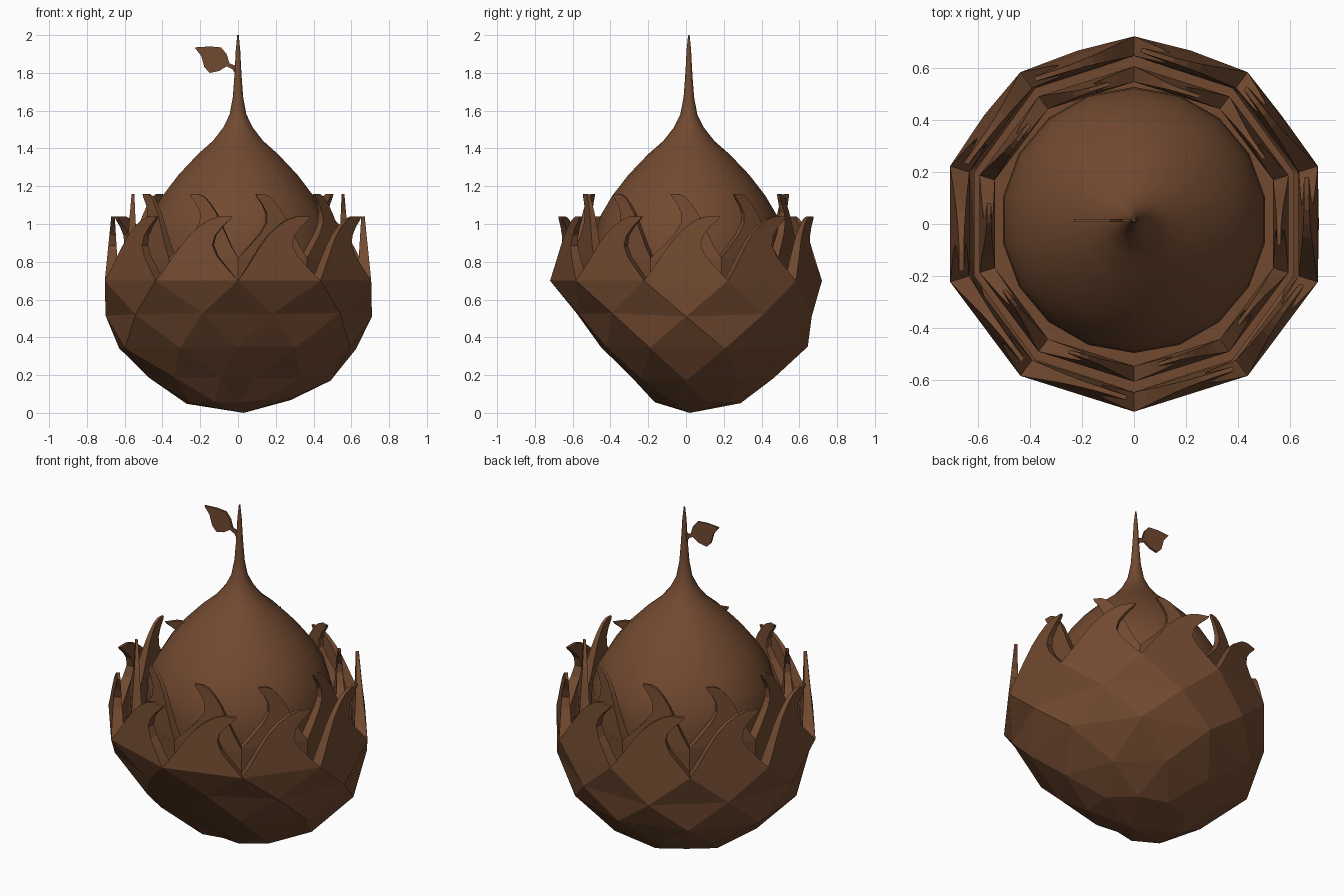
import bpy, bmesh, math, random
from mathutils import Vector

if "Cube" in bpy.data.objects:
    bpy.data.objects.remove(bpy.data.objects["Cube"])

random.seed(4)
brown = bpy.data.materials.new("bark brown")
brown.diffuse_color = (0.168, 0.068, 0.030, 1)
brown.use_nodes = True
brown.node_tree.nodes["Principled BSDF"].inputs["Base Color"].default_value = brown.diffuse_color
WIDE = 1.03  # the husk is slightly wider than deep


def finish(name, bm, smooth=None):
    bmesh.ops.remove_doubles(bm, verts=bm.verts, dist=0.0005)
    bmesh.ops.recalc_face_normals(bm, faces=bm.faces)
    me = bpy.data.meshes.new(name)
    bm.to_mesh(me)
    bm.free()
    me.materials.append(brown)
    ob = bpy.data.objects.new(name, me)
    bpy.context.collection.objects.link(ob)
    if smooth:
        bpy.ops.object.select_all(action='DESELECT')
        ob.select_set(True)
        bpy.context.view_layer.objects.active = ob
        bpy.ops.object.shade_smooth_by_angle(angle=math.radians(smooth))
    return ob


def direction(k, sides=10):
    a = -math.pi / 2 + 2 * math.pi * k / sides
    return Vector((math.cos(a), math.sin(a), 0))


def lathe(name, profile, sides, smooth=None, cy=0.0):
    bm = bmesh.new()
    rings = [[bm.verts.new(direction(k, sides) * r + Vector((0, cy, z))) for k in range(sides)]
             for r, z in profile]
    for lo, hi in zip(rings, rings[1:]):
        for k in range(sides):
            n = (k + 1) % sides
            bm.faces.new((lo[k], lo[n], hi[n], hi[k]))
    return finish(name, bm, smooth)


# Faceted bowl: zigzag rings, cut away towards the front
bm = bmesh.new()
levels = [(0.70, 0.72, 0.72, 0), (0.52, 0.70, 0.59, 0.5), (0.35, 0.65, 0.45, 0),
          (0.18, 0.48, 0.28, 0.5), (0.06, 0.29, 0.15, 0)]
rings = []
for i, (z, back, front, shift) in enumerate(levels):
    ring = []
    for k in range(10):
        d = direction(k + shift)
        r = back - (back - front) * max(0, -d.y) ** 2
        j = 0.012 if i else 0
        p = d * (r + random.uniform(-j, j))
        ring.append(bm.verts.new((p.x * (1 if i else WIDE), p.y, z + random.uniform(-j, j))))
    rings.append((ring, shift))
for (up, s), (low, t) in zip(rings, rings[1:]):
    for k in range(10):
        n = (k + 1) % 10
        if t > s:
            bm.faces.new((up[k], low[k], up[n]))
            bm.faces.new((up[n], low[k], low[n]))
        else:
            bm.faces.new((up[k], low[n], up[n]))
            bm.faces.new((up[k], low[k], low[n]))
pole = bm.verts.new((0.03, 0.02, 0))
last = rings[-1][0]
for k in range(10):
    bm.faces.new((last[k], pole, last[(k + 1) % 10]))
finish("bowl", bm)

# Flame shaped husk tongues: left edge, right edge, height fraction
FLAME = [(0, 1, 0), (.11, .86, .2), (.20, .74, .38), (.29, .68, .55), (.38, .71, .70),
         (.50, .80, .84), (.63, .90, .95), (.76, .93, 1)]


def husk(name, z0, z1, r0, r1, thick, mirror, skirt, unlean):
    bm = bmesh.new()
    rows = [(0, 1, (skirt - z0) / (z1 - z0))]
    rows += [(l - unlean * l * f, r - unlean * f, f) for l, r, f in FLAME]
    for k in range(10):
        a, b = direction(k), direction(k + 1)

        def point(u, f, inside):
            u = 1 - u if mirror else u
            r = r0 + (r1 - r0) * max(f, 0)
            r -= inside * thick * (1 - 0.75 * max(f, 0))
            p = a.lerp(b, u) * r
            return bm.verts.new((p.x * WIDE, p.y, z0 + (z1 - z0) * f))
        quads = [[point(l, f, 0), point(r, f, 0), point(r, f, 1), point(l, f, 1)]
                 for l, r, f in rows]
        for i, (lo, hi) in enumerate(zip(quads, quads[1:])):
            for e in range(4):
                if i == 0 and e != 2 and not (e == 0 and mirror):
                    continue  # the skirt needs no sides; the bowl covers its outside
                n = (e + 1) % 4
                bm.faces.new((lo[e], lo[n], hi[n], hi[e]))
        bm.faces.new(quads[-1])
    return finish(name, bm)


husk("outer_husk", 0.70, 1.04, 0.72, 0.685, 0.075, False, 0.62, 0.0)
husk("inner_husk", 0.82, 1.16, 0.605, 0.575, 0.06, True, 0.62, 0.2)
lathe("husk_floor", [(0.645, 0.62), (0.48, 0.62)], 10)

# Teardrop seed running up into the stem
lathe("seed_and_stem", [(0.48, 0.62), (0.51, 0.78), (0.505, 0.92), (0.47, 1.04), (0.405, 1.15),
                        (0.32, 1.26), (0.215, 1.37), (0.135, 1.44), (0.08, 1.51), (0.045, 1.58),
                        (0.028, 1.67), (0.021, 1.76), (0.016, 1.84), (0.012, 1.92), (0.004, 2.0)],
      18, 25, 0.015)

# Leaf with short stalk, a thin extruded outline
outline = [(-.005, 1.78), (-.03, 1.82), (-.06, 1.835), (-.10, 1.81), (-.15, 1.80), (-.178, 1.83),
           (-.195, 1.89), (-.23, 1.935), (-.15, 1.94), (-.09, 1.935), (-.06, 1.90), (-.045, 1.85),
           (-.02, 1.84), (-.005, 1.85)]
bm = bmesh.new()
face = bm.faces.new([bm.verts.new((x, 0.008, z)) for x, z in outline])
new = bmesh.ops.extrude_face_region(bm, geom=[face])["geom"]
for v in new:
    if isinstance(v, bmesh.types.BMVert):
        v.co.y += 0.012
finish("leaf", bm)
